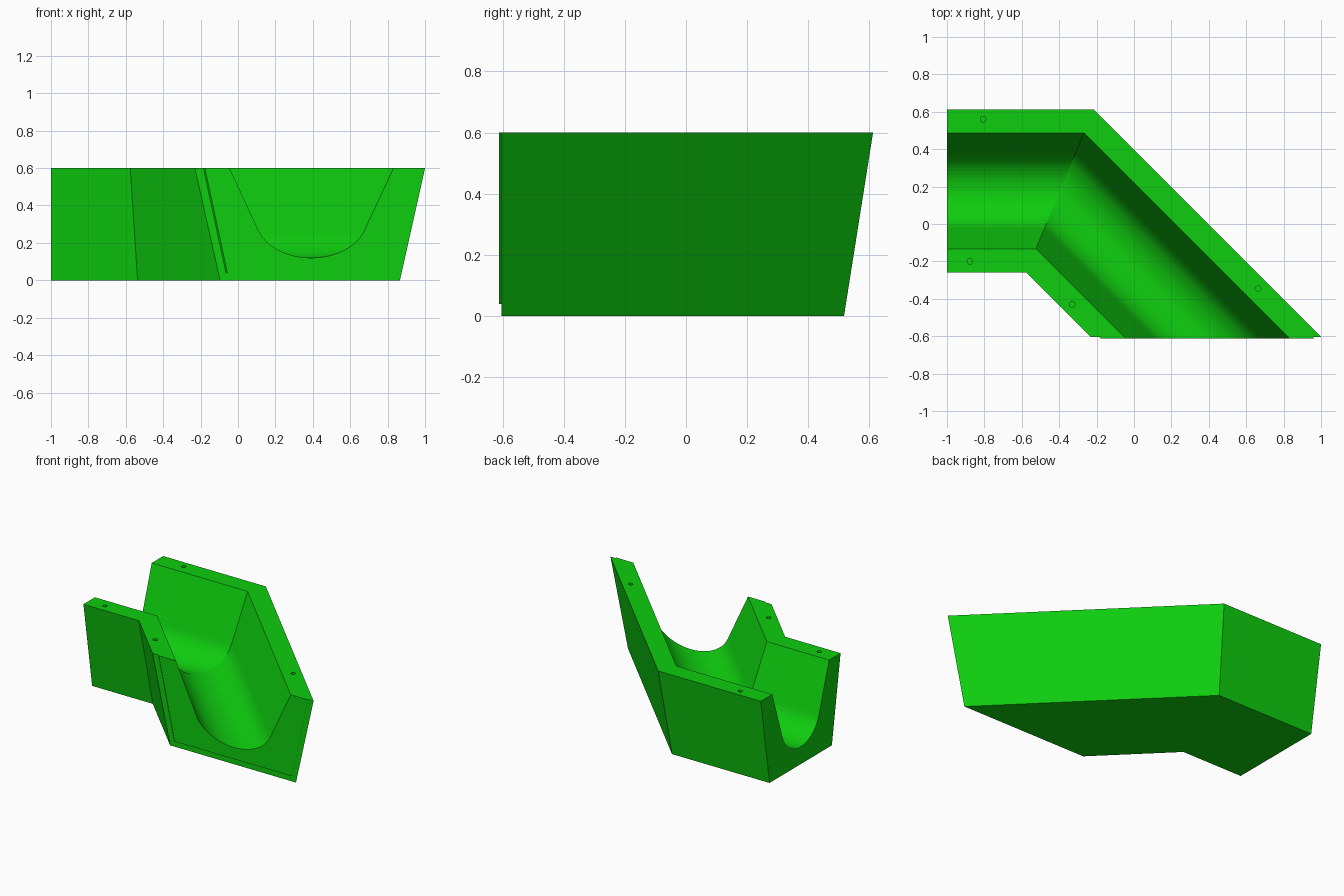
import bpy, bmesh, math

if "Cube" in bpy.data.objects:
    bpy.data.objects.remove(bpy.data.objects["Cube"])

YC, H = 0.177, 0.6           # axis of the straight leg, height
XB = -0.396                  # x of the bend
Y_END, Y_PLATE = -0.604, -0.612
T = math.tan(math.radians(22.5))

# Half-profile: sloped outer wall, rim, channel side, round channel floor
R, CZ = 0.21, 0.33
A0 = math.radians(17.5)
N = 24
arc = [(R * math.cos(-A0 - (math.pi - 2 * A0) * i / N),
        CZ + R * math.sin(-A0 - (math.pi - 2 * A0) * i / N)) for i in range(N + 1)]
profile = ([(0.34, 0), (0.435, H), (0.403, H), (0.31, H)] + arc +
           [(-0.31, H), (-0.403, H), (-0.435, H), (-0.34, 0)])
n = len(profile)

# Stations of the sweep: square end, mitred 45 degree bend, angled end
def left_end(d): return (-1.0, YC + d)
def mitre(d): return (XB + d * T, YC + d)
def angled(y): return lambda d: (XB + YC + d * math.sqrt(2) - y, y)

bm = bmesh.new()
def ring(station, pts):
    return [bm.verts.new((*station(d), z)) for d, z in pts]

rings = [ring(s, profile) for s in (left_end, mitre, angled(Y_END))]
for a, b in zip(rings, rings[1:]):
    for i in range(n):
        j = (i + 1) % n
        bm.faces.new((a[i], a[j], b[j], b[i]))
bm.faces.new(rings[0])

# Slightly raised plate on the angled end
end = rings[-1]
foot = [(-0.318, 0.04), (0.318, 0.04)]
base_foot = ring(angled(Y_END), foot)
base = end[2:n - 2] + base_foot
tip = ring(angled(Y_PLATE), profile[2:n - 2] + foot)
for i in range(len(base)):
    j = (i + 1) % len(base)
    bm.faces.new((base[i], base[j], tip[j], tip[i]))
bm.faces.new(tip)
fl, fr = base_foot
bm.faces.new((end[0], end[1], end[2], fr))
bm.faces.new((end[0], fr, fl, end[-1]))
bm.faces.new((end[-1], fl, end[-3], end[-2]))
bmesh.ops.recalc_face_normals(bm, faces=bm.faces[:])

def make_object(name, b):
    me = bpy.data.meshes.new(name)
    b.to_mesh(me)
    b.free()
    ob = bpy.data.objects.new(name, me)
    bpy.context.collection.objects.link(ob)
    return ob

body = make_object("angled_channel_half", bm)

# Pin holes in the rim
hb = bmesh.new()
for x, y in [(-0.807, 0.56), (-0.877, -0.2), (-0.33, -0.43), (0.663, -0.345)]:
    res = bmesh.ops.create_cone(hb, cap_ends=True, segments=20, radius1=0.015,
                                radius2=0.015, depth=0.2)
    bmesh.ops.translate(hb, verts=res["verts"], vec=(x, y, H))
cutter = make_object("pin_hole_cutter", hb)
cutter.hide_render = True

mod = body.modifiers.new("pin_holes", 'BOOLEAN')
mod.operation = 'DIFFERENCE'
mod.solver = 'EXACT'
mod.object = cutter
bpy.context.view_layer.objects.active = body
bpy.ops.object.select_all(action='DESELECT')
body.select_set(True)
bpy.ops.object.modifier_apply(modifier=mod.name)
bpy.data.objects.remove(cutter)

# Green material, faceted shading
mat = bpy.data.materials.new("green")
mat.diffuse_color = (0.0045, 0.61, 0.0045, 1)
mat.use_nodes = True
mat.node_tree.nodes["Principled BSDF"].inputs["Base Color"].default_value = mat.diffuse_color
body.data.materials.clear()
body.data.materials.append(mat)
bpy.ops.object.shade_flat()
